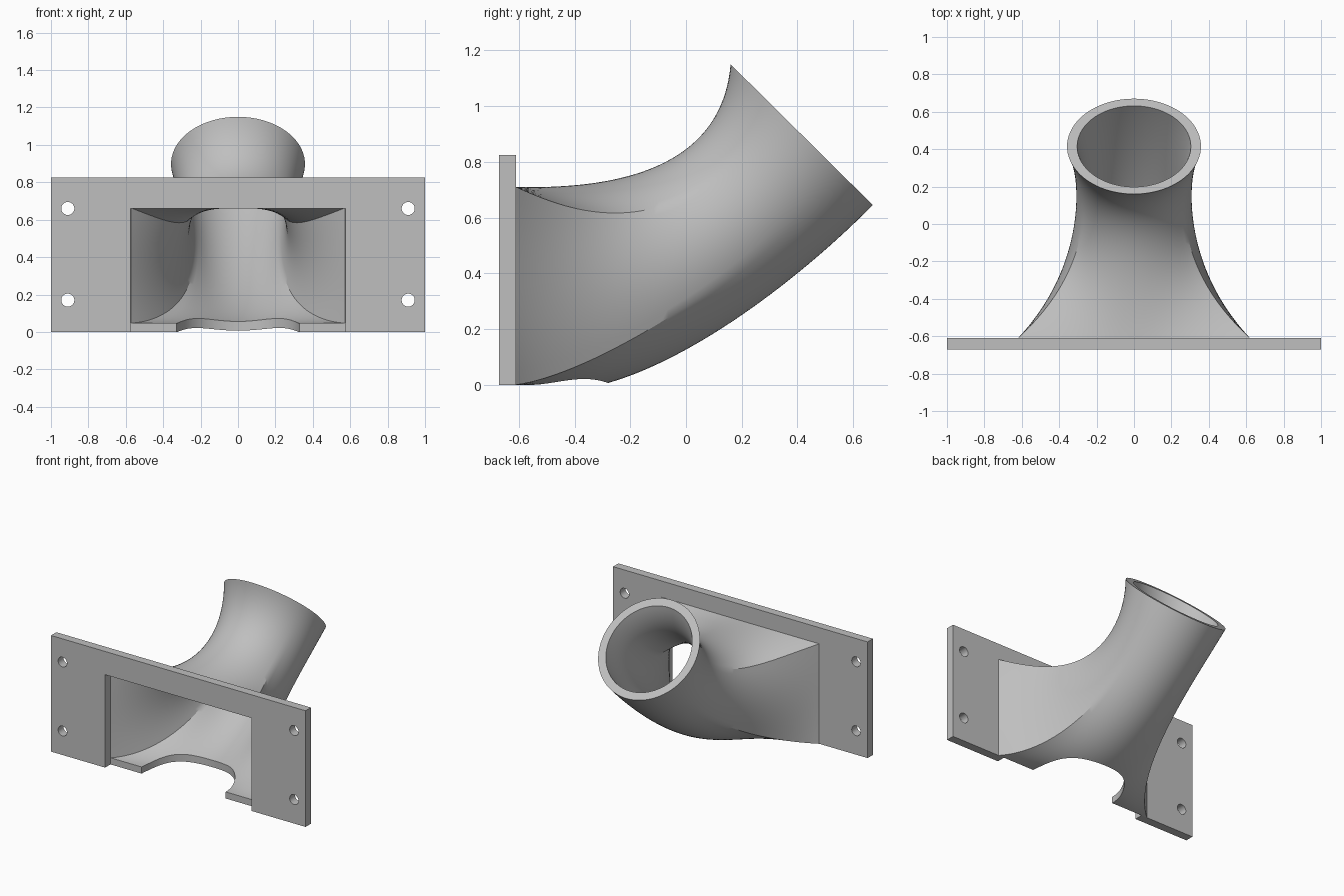
import bpy, bmesh
from math import sin, cos, pi, atan2
from mathutils import Vector

if "Cube" in bpy.data.objects:
    bpy.data.objects.remove(bpy.data.objects["Cube"])

grey = bpy.data.materials.new("light grey")
grey.use_nodes = True
grey.diffuse_color = (0.52, 0.52, 0.52, 1)
grey.node_tree.nodes["Principled BSDF"].inputs["Base Color"].default_value = grey.diffuse_color

BACK = -0.61            # rear face of the flange, where the duct begins
HALF_W, HALF_H = 0.62, 0.355
STEPS = 48


def finish(name, bm):
    bmesh.ops.recalc_face_normals(bm, faces=bm.faces)
    mesh = bpy.data.meshes.new(name)
    bm.to_mesh(mesh)
    bm.free()
    mesh.materials.append(grey)
    ob = bpy.data.objects.new(name, mesh)
    bpy.context.collection.objects.link(ob)
    return ob


def box(name, lo, hi):
    bm = bmesh.new()
    bmesh.ops.create_cube(bm, size=1)
    lo, hi = Vector(lo), Vector(hi)
    for v in bm.verts:
        v.co = (lo + hi) / 2 + v.co * (hi - lo)
    return finish(name, bm)


def cylinder(name, centre, radius, depth, sides, along_y=False):
    bm = bmesh.new()
    bmesh.ops.create_cone(bm, cap_ends=True, segments=sides,
                          radius1=radius, radius2=radius, depth=depth)
    for v in bm.verts:
        x, y, z = v.co
        v.co = Vector(centre) + Vector((x, z, -y) if along_y else (x, y, z))
    return finish(name, bm)


def activate(ob):
    bpy.ops.object.select_all(action='DESELECT')
    ob.select_set(True)
    bpy.context.view_layer.objects.active = ob


def cut(ob, cutter):
    activate(ob)
    mod = ob.modifiers.new("cut", 'BOOLEAN')
    mod.operation, mod.solver, mod.object = 'DIFFERENCE', 'EXACT', cutter
    bpy.ops.object.modifier_apply(modifier=mod.name)
    bpy.data.objects.remove(cutter)


def bezier(points, t):
    a, b, c, d = [Vector(p) for p in points]
    s = 1 - t
    return a * s**3 + b * (3 * s * s * t) + c * (3 * s * t * t) + d * t**3


# Mounting flange with duct opening and four bolt holes
flange = box("mounting_flange", (-1, -0.67, 0), (1, BACK, 0.825))
cut(flange, box("opening", (-0.575, -0.8, -0.1), (0.575, -0.5, 0.66)))
for x in (-0.91, 0.91):
    for z in (0.17, 0.66):
        cut(flange, cylinder("bolt_hole", (x, -0.64, z), 0.035, 0.3, 32, True))

# Duct guide curves (y, z) for roof and floor, and half width
ROOF = [(BACK, 0.71), (-0.2, 0.70), (0.13, 0.80), (0.16, 1.15)]
FLOOR = [(BACK, 0), (-0.25, -0.13), (0.35, 0.32), (0.67, 0.645)]
WIDTH = [(HALF_W, 0), (0.26, 0), (0.273, 0), (0.358, 0)]

# Angles around a section, with samples exactly on the rectangle's corners
corner = atan2(HALF_H, HALF_W)
angles = []
for start, end, n in ((-corner, corner, 14), (corner, pi - corner, 28),
                      (pi - corner, pi + corner, 14), (pi + corner, 2 * pi - corner, 28)):
    angles += [start + (end - start) * i / n for i in range(n)]


def section(t, wall, ground):
    """Ring of points, morphing from rectangle to circle along the duct."""
    roof, floor = bezier(ROOF, t), bezier(FLOOR, t)
    mid, up = (roof + floor) / 2, (roof - floor) / 2
    width = bezier(WIDTH, t).x - wall
    up = up.normalized() * (up.length - wall)
    f = 1 - (1 - t)**3
    ring = []
    for a in angles:
        c, s = cos(a), sin(a)
        m = max(abs(c) / HALF_W, abs(s) / HALF_H)
        u = (1 - f) * c / (m * HALF_W) + f * c
        v = (1 - f) * s / (m * HALF_H) + f * s
        p = mid + up * v
        ring.append(Vector((u * width, p.x, max(p.y, ground))))
    return ring


def bridge(bm, r1, r2):
    for i in range(len(r1)):
        j = (i + 1) % len(r1)
        bm.faces.new((r1[i], r1[j], r2[j], r2[i]))


# Hollow duct: outer skin, inner skin and the two rims
bm = bmesh.new()
skins = []
for inner in (False, True):
    rings = []
    for k in range(STEPS + 1):
        t = k / STEPS
        wall = 0.047 + 0.007 * t if inner else 0
        pts = section(t, wall, 0.047 if inner else 0)
        rings.append([bm.verts.new(p) for p in pts])
    for r1, r2 in zip(rings, rings[1:]):
        bridge(bm, r1, r2)
    skins.append(rings)
for end in (0, -1):
    bridge(bm, skins[0][end], skins[1][end])
duct = finish("transition_duct", bm)

# Round notch in the duct floor
cut(duct, cylinder("floor_notch", (0, BACK, 0.05), 0.33, 0.3, 96))

activate(duct)
bpy.ops.object.shade_smooth_by_angle(angle=0.5)
activate(flange)
bpy.ops.object.shade_smooth_by_angle(angle=0.5)
